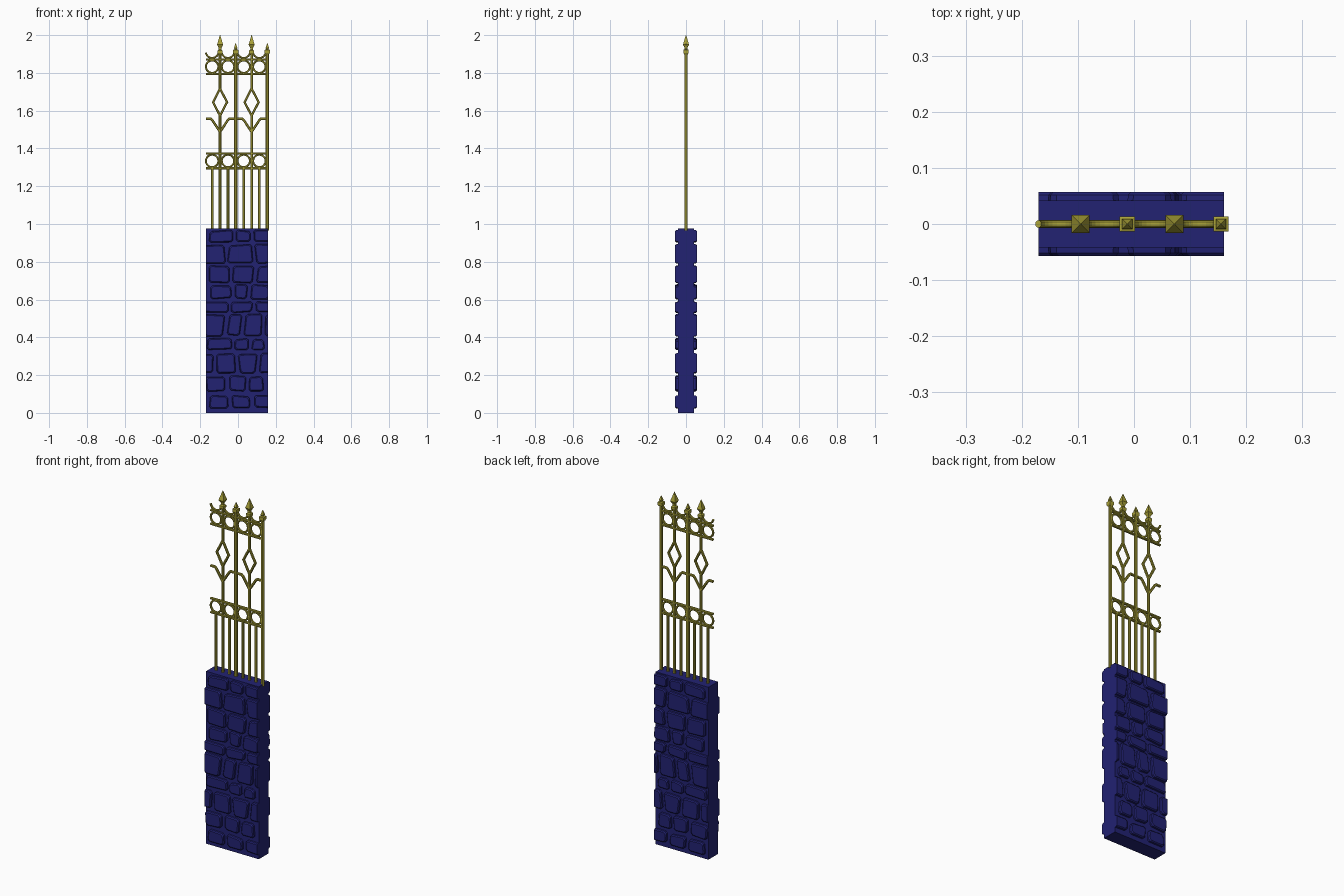
import bpy, bmesh, math, random
from mathutils import Vector

if "Cube" in bpy.data.objects:
    bpy.data.objects.remove(bpy.data.objects["Cube"])

random.seed(4)


def material(name, color):
    m = bpy.data.materials.new(name)
    m.diffuse_color = color
    m.use_nodes = True
    m.node_tree.nodes["Principled BSDF"].inputs["Base Color"].default_value = m.diffuse_color
    return m


STONE = material("blue_stone", (0.016, 0.016, 0.17, 1))
METAL = material("brass_metal", (0.40, 0.36, 0.04, 1))


def finish(name, bm, mat):
    bmesh.ops.recalc_face_normals(bm, faces=bm.faces[:])
    me = bpy.data.meshes.new(name)
    bm.to_mesh(me)
    bm.free()
    me.materials.append(mat)
    ob = bpy.data.objects.new(name, me)
    bpy.context.collection.objects.link(ob)
    return ob


def skin(bm, loops, closed=False):
    """Join equal-length rings of points with quads; cap the ends if open."""
    rings = [[bm.verts.new(p) for p in lp] for lp in loops]
    n = len(rings[0])
    for i in range(len(rings) if closed else len(rings) - 1):
        a, b = rings[i], rings[(i + 1) % len(rings)]
        for k in range(n):
            bm.faces.new((a[k], a[(k + 1) % n], b[(k + 1) % n], b[k]))
    if not closed:
        bm.faces.new(rings[0])
        bm.faces.new(rings[-1])


def strip(bm, pts, w=0.014, d=0.014, closed=False):
    """Sweep a chamfered rectangular section along a path in the xz plane."""
    c = 0.25 * min(w, d)
    u, v = w / 2, d / 2
    sec = [(u, v - c), (u - c, v), (c - u, v), (-u, v - c),
           (-u, c - v), (c - u, -v), (u - c, -v), (u, c - v)]
    P = [Vector(p) for p in pts]
    n = len(P)
    loops = []
    for i, p in enumerate(P):
        a = (p - P[i - 1]).normalized() if (i or closed) else None
        b = (P[(i + 1) % n] - p).normalized() if (i < n - 1 or closed) else None
        a, b = a or b, b or a
        t = (a + b).normalized()
        k = 1 / max(0.4, t.dot(a))
        nx, nz = -t.y * k, t.x * k
        loops.append([(p.x + nx * s, y, p.y + nz * s) for s, y in sec])
    skin(bm, loops, closed)


def arc(cx, cz, r, a0, a1, n):
    return [(cx + r * math.cos(math.radians(a0 + (a1 - a0) * i / n)),
             cz + r * math.sin(math.radians(a0 + (a1 - a0) * i / n))) for i in range(n)]


X0, X1 = -0.17, 0.16

# wall core
bm = bmesh.new()
skin(bm, [[(X0, -.042, z), (X1, -.042, z), (X1, .042, z), (X0, .042, z)] for z in (0, .975)])
finish("wall_core", bm, STONE)

# stone courses: bottom, top, joint positions
ROWS = [
    (.027, .090, [-.16, -.04, .074, .22]),
    (.115, .195, [-.18, -.06, .047, .145]),
    (.212, .312, [-.22, -.12, -.005, .108, .22]),
    (.335, .392, [-.17, -.025, .066, .148]),
    (.408, .522, [-.18, -.063, .026, .143, .25]),
    (.532, .585, [-.22, -.045, .085, .22]),
    (.605, .678, [-.16, -.03, .06, .168]),
    (.690, .778, [-.17, -.04, .093, .22]),
    (.792, .890, [-.22, -.06, .083, .22]),
    (.905, .966, [-.16, -.018, .076, .22]),
]


def outline(corners, inset, cut):
    """Quad pulled toward its inside, with each corner cut to two points."""
    mid = sum(corners, Vector((0, 0))) / 4
    q = [Vector((c.x - math.copysign(inset, c.x - mid.x),
                 c.y - math.copysign(inset, c.y - mid.y))) for c in corners]
    out = []
    for i in range(4):
        for o in (q[i - 1], q[(i + 1) % 4]):
            out.append(q[i] + (o - q[i]).normalized() * cut)
    return out


def wobble(x, z, s):
    return Vector((x + random.uniform(-s, s), z + random.uniform(-.005, .005)))


bm = bmesh.new()
for z0, z1, joints in ROWS:
    for a, b in zip(joints, joints[1:]):
        a, b = a + .009, b - .009
        s = .09 * (z1 - z0)
        quad = [wobble(a, z0, s), wobble(b, z0, s), wobble(b, z1, s), wobble(a, z1, s)]
        skin(bm, [[(p.x, y, p.y) for p in outline(quad, inset, .010)]
                  for y, inset in ((-.038, 0), (-.052, .001), (-.057, .006))])
# trim the stones flush with the wall ends
for x, sign in ((X0, -1), (X1, 1)):
    bmesh.ops.bisect_plane(bm, geom=bm.verts[:] + bm.edges[:] + bm.faces[:],
                           plane_co=(x, 0, 0), plane_no=(sign, 0, 0), clear_outer=True)
    bmesh.ops.holes_fill(bm, edges=[e for e in bm.edges if e.is_boundary], sides=0)
stones = finish("wall_stones", bm, STONE)
mir = stones.modifiers.new("both_sides", 'MIRROR')
mir.use_axis = (False, True, False)

# railing layout
TALL = (-.095, .072)
POSTS = (-.012, .155)
BETWEEN = (-.137, -.053, .030, .113)

# square posts, decorated bars and short bars
bm = bmesh.new()
for x in POSTS:
    strip(bm, [(x, .965), (x, 1.92)], .018, .016)
finish("square_posts", bm, METAL)

bm = bmesh.new()
for x in TALL:
    strip(bm, [(x, .965), (x, 1.575)])
    strip(bm, [(x, 1.715), (x, 1.92)])
finish("tall_bars", bm, METAL)

bm = bmesh.new()
for x in BETWEEN:
    strip(bm, [(x, .965), (x, 1.298)])
finish("short_bars", bm, METAL)

# horizontal rails
bm = bmesh.new()
for z in (1.295, 1.373, 1.794, 1.872):
    strip(bm, [(X0, z), (.155, z)], .011, .014)
finish("rails", bm, METAL)

# rings between rails and scallops on top
bm = bmesh.new()
for x in BETWEEN:
    for z in (1.334, 1.833):
        strip(bm, arc(x, z, .033, 0, 360, 20), .010, .012, True)
finish("rings", bm, METAL)

bm = bmesh.new()
for x in BETWEEN:
    pts = arc(x, 1.913, .034, 190, 350, 10) + arc(x, 1.913, .034, 350, 360, 1)
    strip(bm, pts, .010, .012)
finish("scallops", bm, METAL)

# diamonds and branching arms
bm = bmesh.new()
for x in TALL:
    strip(bm, [(x, 1.573), (x + .037, 1.645), (x, 1.717), (x - .037, 1.645)], .012, .014, True)
finish("diamonds", bm, METAL)

bm = bmesh.new()
for x in TALL:
    for s in (-1, 1):
        end = max(x + s * .083, X0)
        strip(bm, [(x, 1.487), (x + s * .041, 1.550), (x + s * .049, 1.557), (end, 1.557)],
              .013, .013)
finish("branch_arms", bm, METAL)

# spear finials as stacked square sections (half width, height)
LARGE = [(.008, 1.898), (.013, 1.906), (.013, 1.918), (.007, 1.924), (.007, 1.932),
         (.016, 1.949), (.001, 2.0)]
SMALL = [(.009, 1.898), (.0135, 1.906), (.0135, 1.922), (.006, 1.925), (.009, 1.932),
         (.001, 1.957)]
for name, xs, prof in (("large_finials", TALL, LARGE), ("small_finials", POSTS, SMALL)):
    bm = bmesh.new()
    for x in xs:
        skin(bm, [[(x - r, -r, z), (x + r, -r, z), (x + r, r, z), (x - r, r, z)]
                  for r, z in prof])
    finish(name, bm, METAL)
